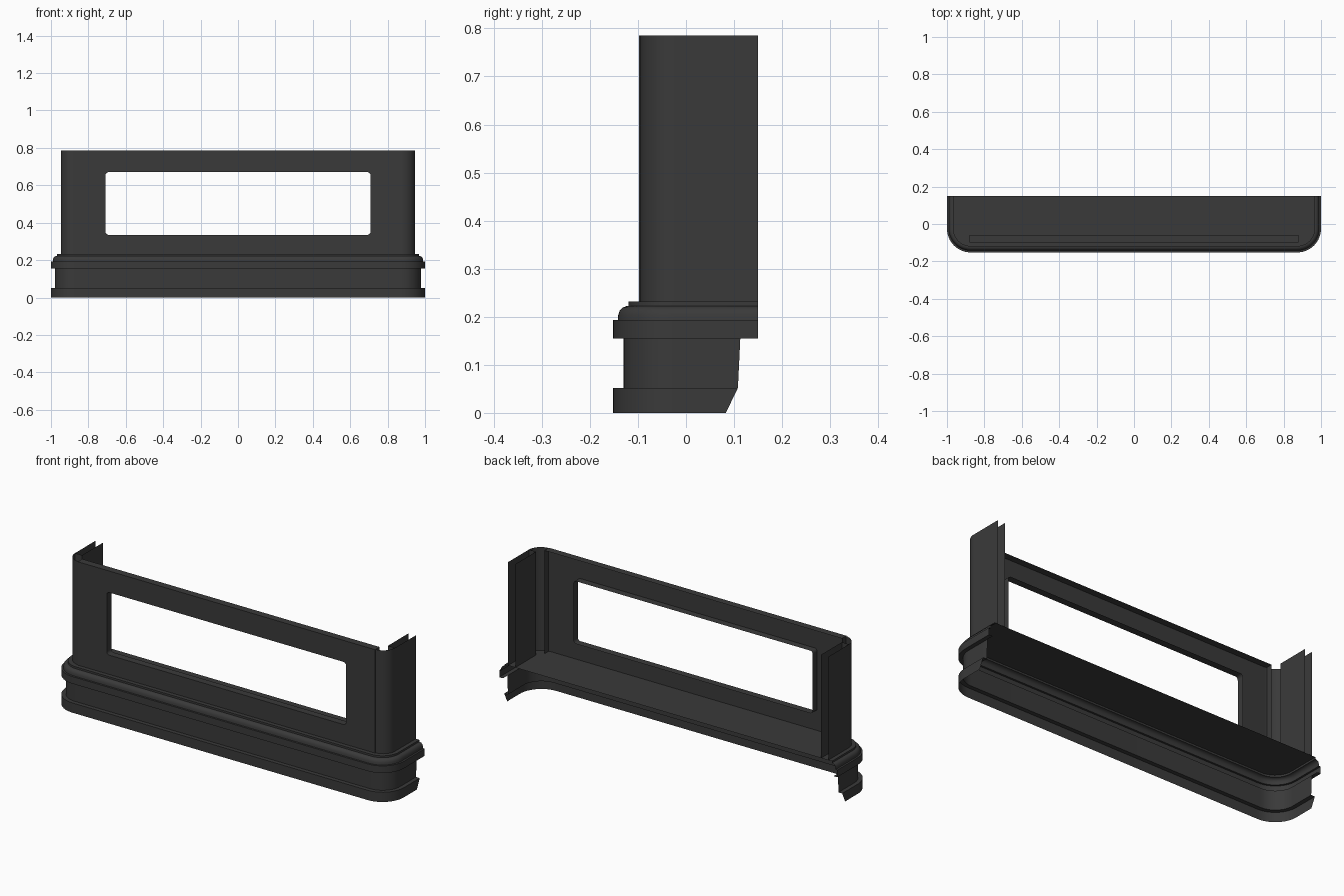
import bpy, bmesh
from math import sin, cos, pi, radians

if "Cube" in bpy.data.objects:
    bpy.data.objects.remove(bpy.data.objects["Cube"])

dark = bpy.data.materials.new("dark_grey")
dark.diffuse_color = (0.042, 0.042, 0.042, 1)
dark.use_nodes = True
dark.node_tree.nodes["Principled BSDF"].inputs["Base Color"].default_value = dark.diffuse_color

CX, CY, R = 0.873, -0.025, 0.127     # corner centre and outer corner radius
BACK, FLOOR, TOP = 0.15, 0.232, 0.785


def finish(bm, name):
    bmesh.ops.recalc_face_normals(bm, faces=bm.faces[:])
    me = bpy.data.meshes.new(name)
    bm.to_mesh(me)
    bm.free()
    ob = bpy.data.objects.new(name, me)
    bpy.context.collection.objects.link(ob)
    me.materials.append(dark)
    bpy.ops.object.select_all(action='DESELECT')
    ob.select_set(True)
    bpy.context.view_layer.objects.active = ob
    bpy.ops.object.shade_smooth_by_angle(angle=radians(30))
    return ob


def u_path(inset, back, n=12):
    """U-shaped plan outline: left end, round the front, right end."""
    r = R - inset
    arc = [(CX + r * sin(i / n * pi / 2), CY - r * cos(i / n * pi / 2))
           for i in range(n + 1)]
    half = arc + [(CX + r, back)]
    return [(-x, y) for x, y in reversed(half)] + half


def sheet(bm, rows):
    for a, b in zip(rows, rows[1:]):
        for i in range(len(a) - 1):
            bm.faces.new((a[i], a[i + 1], b[i + 1], b[i]))


# Base moulding: (inset, height, back end) rows, capped by the floor
profile = [(0, 0, .083), (0, .052, .108), (.022, .052, .108), (.022, .155, .113),
           (.022, .155, BACK), (0, .155, BACK), (0, .193, BACK), (.010, .193, BACK),
           (.011, .204, BACK), (.014, .213, BACK), (.020, .219, BACK),
           (.028, .222, BACK), (.032, .222, BACK), (.032, FLOOR, BACK)]
bm = bmesh.new()
rows = [[bm.verts.new((x, y, z)) for x, y in u_path(i, b)] for i, z, b in profile]
sheet(bm, rows[:4])
sheet(bm, rows[4:])
# small underside strip between the waist and the upper ledge is row 4 to 5
bm.faces.new(rows[-1])
finish(bm, "base_moulding_and_floor")

# Front panel with rounded window and returned edges
bm = bmesh.new()
Y0, DEPTH = -0.098, 0.038


def loop(pts):
    vs = [bm.verts.new((x, Y0, z)) for x, z in pts]
    return [bm.edges.new((vs[i], vs[(i + 1) % len(vs)])) for i in range(len(vs))]


wx, wz0, wz1, wr = 0.708, 0.335, 0.67, 0.016
window = []
for k, (x, z) in enumerate([(wx - wr, wz1 - wr), (-wx + wr, wz1 - wr),
                            (-wx + wr, wz0 + wr), (wx - wr, wz0 + wr)]):
    for i in range(6):
        a = (k + i / 5) * pi / 2
        window.append((x + wr * cos(a), z + wr * sin(a)))
px = 0.88
edges = loop([(px, FLOOR), (px, TOP), (-px, TOP), (-px, FLOOR)]) + loop(window)
bmesh.ops.triangle_fill(bm, edges=edges, use_beauty=True, use_dissolve=False)
ret = bmesh.ops.extrude_edge_only(bm, edges=edges)
for v in ret["geom"]:
    if isinstance(v, bmesh.types.BMVert):
        v.co.y += DEPTH
finish(bm, "front_window_panel")

# Corner posts and hollow side panels, one per side
for side, label in ((1, "right"), (-1, "left")):
    def strip(pts, name):
        b = bmesh.new()
        sheet(b, [[b.verts.new((side * x, y, z)) for x, y in pts] for z in (FLOOR, TOP)])
        finish(b, label + name)
    r = 0.947 - CX
    strip([(CX + r * sin(i / 10 * pi / 2), CY - (r - .004) * cos(i / 10 * pi / 2))
           for i in range(11)], "_corner_post")
    strip([(0.947, BACK), (0.947, CY), (0.905, CY), (0.905, BACK)], "_side_panel")
